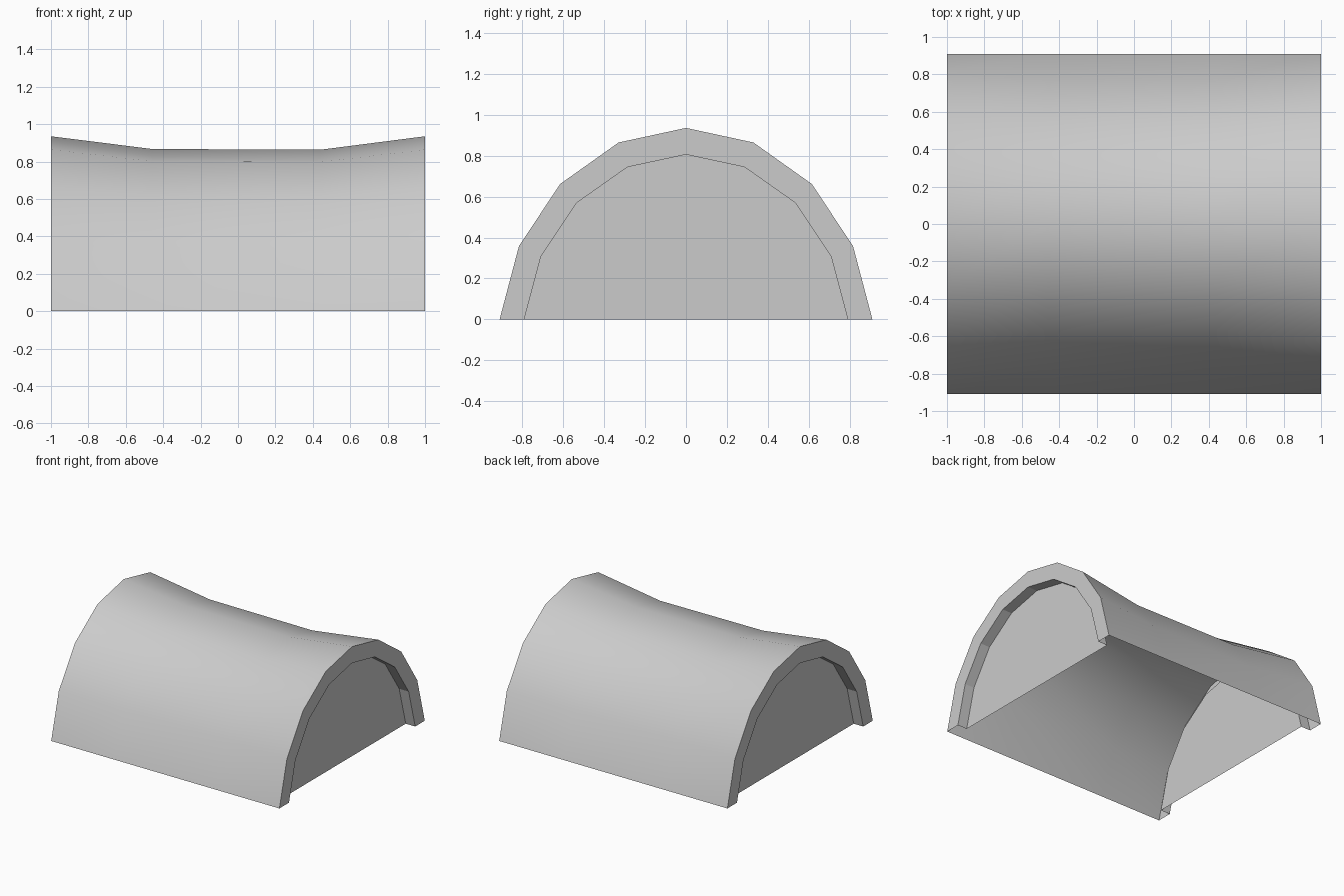
import bpy
import bmesh
import math

if "Cube" in bpy.data.objects:
    bpy.data.objects.remove(bpy.data.objects["Cube"], do_unlink=True)

# One plain grey for the whole shelter
grey = bpy.data.materials.new("canvas grey")
grey.use_nodes = True
grey.diffuse_color = (0.6, 0.6, 0.6, 1)
grey.node_tree.nodes["Principled BSDF"].inputs["Base Color"].default_value = (0.6, 0.6, 0.6, 1)

SIDES = 8
HALF_LENGTH = 1.0
RECESS = 0.083


def arch(x, half_width, height, sag=0.0):
    """Half-round arch across y; the feet stay put while the rest sags inward."""
    points = []
    for i in range(SIDES + 1):
        a = math.pi * i / SIDES
        s = sag * min(1, 1.9 * math.sin(a))
        points.append((x, -(half_width - s) * math.cos(a) * (0.97 if i in (1, 7) else 0.955 if i in (2, 6) else 0.945 if i in (3, 5) else 1),
                       (height - s) * math.sin(a)))
    return points


def make(name, sections, cap=False):
    """Loft between neighbouring sections, or fill the single section."""
    bm = bmesh.new()
    rows = [[bm.verts.new(p) for p in row] for row in sections]
    if cap:
        bm.faces.new(rows[0])
    for r0, r1 in zip(rows, rows[1:]):
        for i in range(len(r0) - 1):
            bm.faces.new((r0[i], r1[i], r1[i + 1], r0[i + 1]))
    mesh = bpy.data.meshes.new(name)
    bm.to_mesh(mesh)
    bm.free()
    mesh.materials.append(grey)
    obj = bpy.data.objects.new(name, mesh)
    bpy.context.collection.objects.link(obj)
    return obj


def outer(x, sag=0.0):
    return arch(x, 0.91, 0.935, sag)


def inner(x):
    return arch(x, 0.79, 0.805)


# Smooth roof that sags between its two ends
roof = make("roof_shell", [outer(-HALF_LENGTH), outer(-0.46, 0.068),
                           outer(0.44, 0.072), outer(HALF_LENGTH)])
for face in roof.data.polygons:
    face.use_smooth = True

# Each end: flat arch rim, short reveal and recessed wall
for label, side in (("left", 1), ("right", -1)):
    x = side * HALF_LENGTH
    back = side * (HALF_LENGTH - RECESS)
    rim = [outer(x), inner(x), inner(back)]
    wall = inner(back)
    if side < 0:
        rim.reverse()
        wall.reverse()
    make(label + "_rim", rim)
    make(label + "_end_wall", [wall], cap=True)
